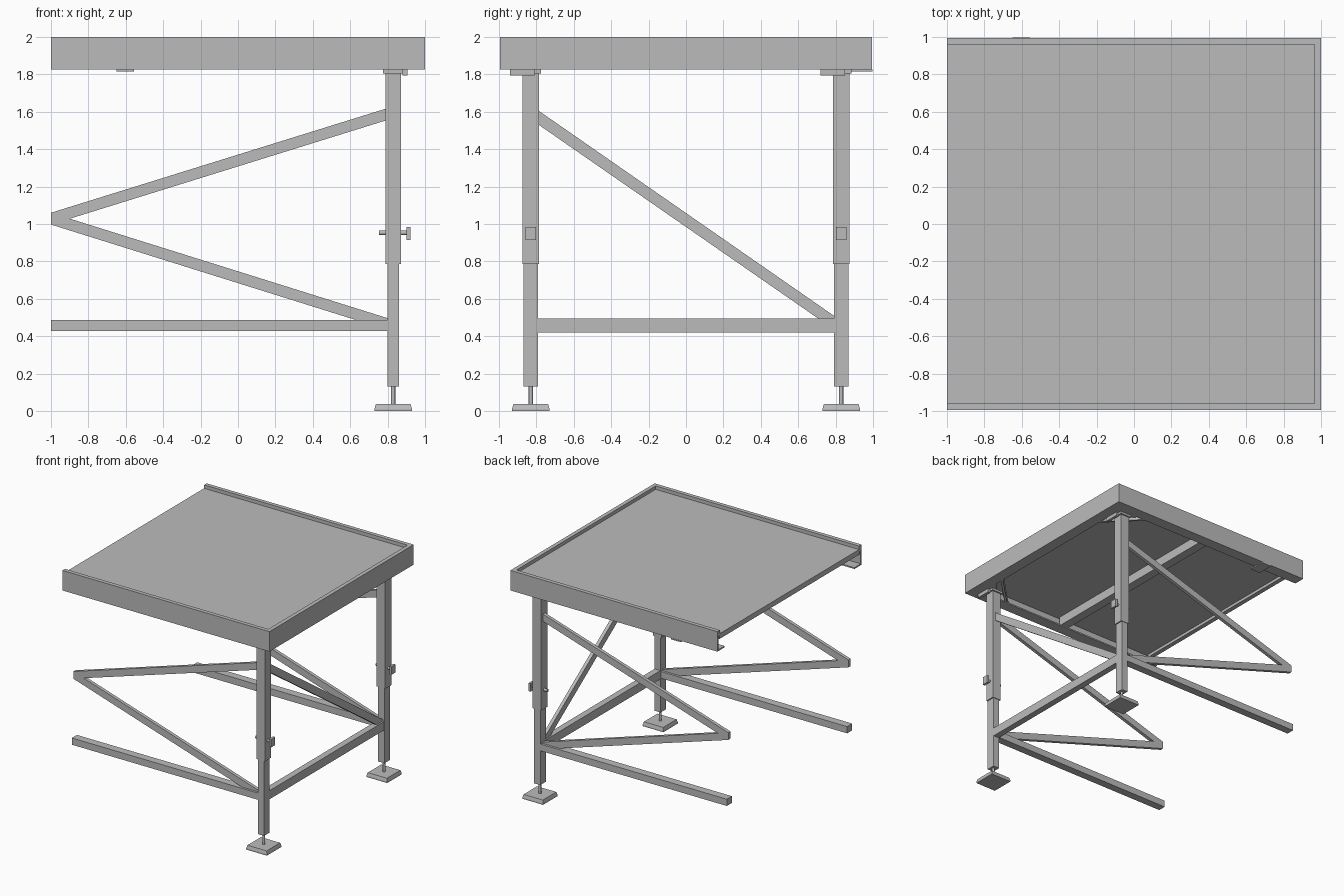
import bpy, bmesh, math
from mathutils import Vector

if "Cube" in bpy.data.objects:
    bpy.data.objects.remove(bpy.data.objects["Cube"])

steel = bpy.data.materials.new("grey_steel")
steel.use_nodes = True
GREY = (0.5, 0.5, 0.5, 1)
steel.diffuse_color = GREY
steel.node_tree.nodes["Principled BSDF"].inputs["Base Color"].default_value = GREY


def finish(name, bm):
    bmesh.ops.recalc_face_normals(bm, faces=bm.faces)
    mesh = bpy.data.meshes.new(name)
    bm.to_mesh(mesh)
    bm.free()
    mesh.materials.append(steel)
    obj = bpy.data.objects.new(name, mesh)
    bpy.context.collection.objects.link(obj)
    return obj


def prism(name, points, offset):
    """Extrude a closed polygon by an offset vector."""
    bm = bmesh.new()
    face = bm.faces.new([bm.verts.new(p) for p in points])
    ext = bmesh.ops.extrude_face_region(bm, geom=[face])["geom"]
    moved = [g for g in ext if isinstance(g, bmesh.types.BMVert)]
    bmesh.ops.translate(bm, verts=moved, vec=Vector(offset))
    return finish(name, bm)


def box(name, x, y, z):
    pts = [(x[0], y[0], z[0]), (x[1], y[0], z[0]), (x[1], y[1], z[0]), (x[0], y[1], z[0])]
    return prism(name, pts, (0, 0, z[1] - z[0]))


def centred(c, half):
    return (c - half, c + half)


def cylinder(name, radius, start, end):
    a, b = Vector(start), Vector(end)
    bm = bmesh.new()
    bmesh.ops.create_cone(bm, cap_ends=True, segments=16, radius1=radius,
                          radius2=radius, depth=(b - a).length)
    bm.transform((b - a).to_track_quat("Z", "Y").to_matrix().to_4x4())
    bmesh.ops.translate(bm, verts=bm.verts, vec=(a + b) / 2)
    obj = finish(name, bm)
    obj.data.shade_smooth()
    obj.data.set_sharp_from_angle(angle=math.radians(40))


LEG = 0.83
BOTTOM, TOP, DECK = 1.825, 2.0, 1.97

# Deck panel and its cross beams
box("deck_panel", (-1, 0.965), (-0.965, 0.965), (1.95, DECK))
box("end_beam", (-1, -0.96), (-0.965, 0.965), (1.925, 1.95))
box("middle_beam", (-0.08, 0), (-0.965, 0.965), (1.87, 1.95))

# Edge channel: thick lip, thin web and inward bottom flange
channel = [(0, BOTTOM), (0.1, BOTTOM), (0.1, BOTTOM + 0.012), (0.012, BOTTOM + 0.012),
           (0.012, 1.95), (0.035, 1.95), (0.035, TOP), (0, TOP)]
for side, s in (("front", -1), ("back", 1)):
    prism(side + "_channel", [(-1, s * (0.995 - d), z) for d, z in channel], (2, 0, 0))
prism("end_channel", [(1 - d, -0.99, z) for d, z in channel], (0, 1.98, 0))

for side, s in (("front", -1), ("back", 1)):
    y = s * LEG
    # Corner gusset and diagonal stiffener
    prism(side + "_corner_gusset",
          [(0.99, s * 0.62, BOTTOM), (0.99, s * 0.99, BOTTOM), (0.62, s * 0.99, BOTTOM)],
          (0, 0, 0.012))
    prism(side + "_corner_stiffener",
          [(0.9, s * 0.62, BOTTOM), (0.93, s * 0.62, BOTTOM),
           (0.57, s * 0.98, BOTTOM), (0.54, s * 0.98, BOTTOM)], (0, 0, 0.07))

    # Telescopic leg with spindle and foot
    box(side + "_upper_leg", centred(LEG, 0.041), centred(y, 0.043), (0.785, BOTTOM))
    box(side + "_lower_leg", centred(LEG, 0.03), centred(y, 0.038), (0.13, 0.79))
    cylinder(side + "_spindle", 0.011, (LEG, y, 0.03), (LEG, y, 0.14))
    box(side + "_foot_base", centred(LEG, 0.1), centred(y, 0.1), (0, 0.012))
    foot = box(side + "_foot_top", centred(LEG, 0.1), centred(y, 0.1), (0.012, 0.037))
    for v in foot.data.vertices:
        if v.co.z > 0.03:
            v.co.x = LEG + (v.co.x - LEG) * 0.93
            v.co.y = y + (v.co.y - y) * 0.93

    # Leg head plates and catch
    box(side + "_head_plate", (0.775, 0.885), centred(y, 0.055), (1.805, BOTTOM))
    box(side + "_head_catch", (0.88, 0.905), centred(y - 0.045, 0.065), (1.793, BOTTOM))

    # Clamp bolt and knob
    cylinder(side + "_clamp_bolt", 0.012, (0.755, y, 0.953), (0.905, y, 0.953))
    box(side + "_clamp_knob", (0.9, 0.921), centred(y, 0.028), (0.915, 0.985))

    # Lengthwise rail and V bracing
    box(side + "_rail", (-1, 0.81), centred(y, 0.035), (0.428, 0.487))
    for part, x, z in (("upper", 0.795, 1.555), ("lower", 0.805, 0.432)):
        prism(side + "_" + part + "_brace",
              [(-1, y - 0.015, 0.997), (x, y - 0.015, z),
               (x, y - 0.015, z + 0.063), (-1, y - 0.015, 1.06)], (0, 0.03, 0))

# Small plates below the edge channel
box("back_edge_plate", (-0.65, -0.555), (0.85, 0.998), (1.815, BOTTOM))

# Cross rail and single diagonal between the legs
box("cross_rail", centred(LEG, 0.028), (-0.8, 0.8), (0.42, 0.495))
prism("cross_diagonal",
      [(LEG - 0.015, -0.79, 1.532), (LEG - 0.015, 0.8, 0.43),
       (LEG - 0.015, 0.8, 0.503), (LEG - 0.015, -0.79, 1.607)], (0.03, 0, 0))
